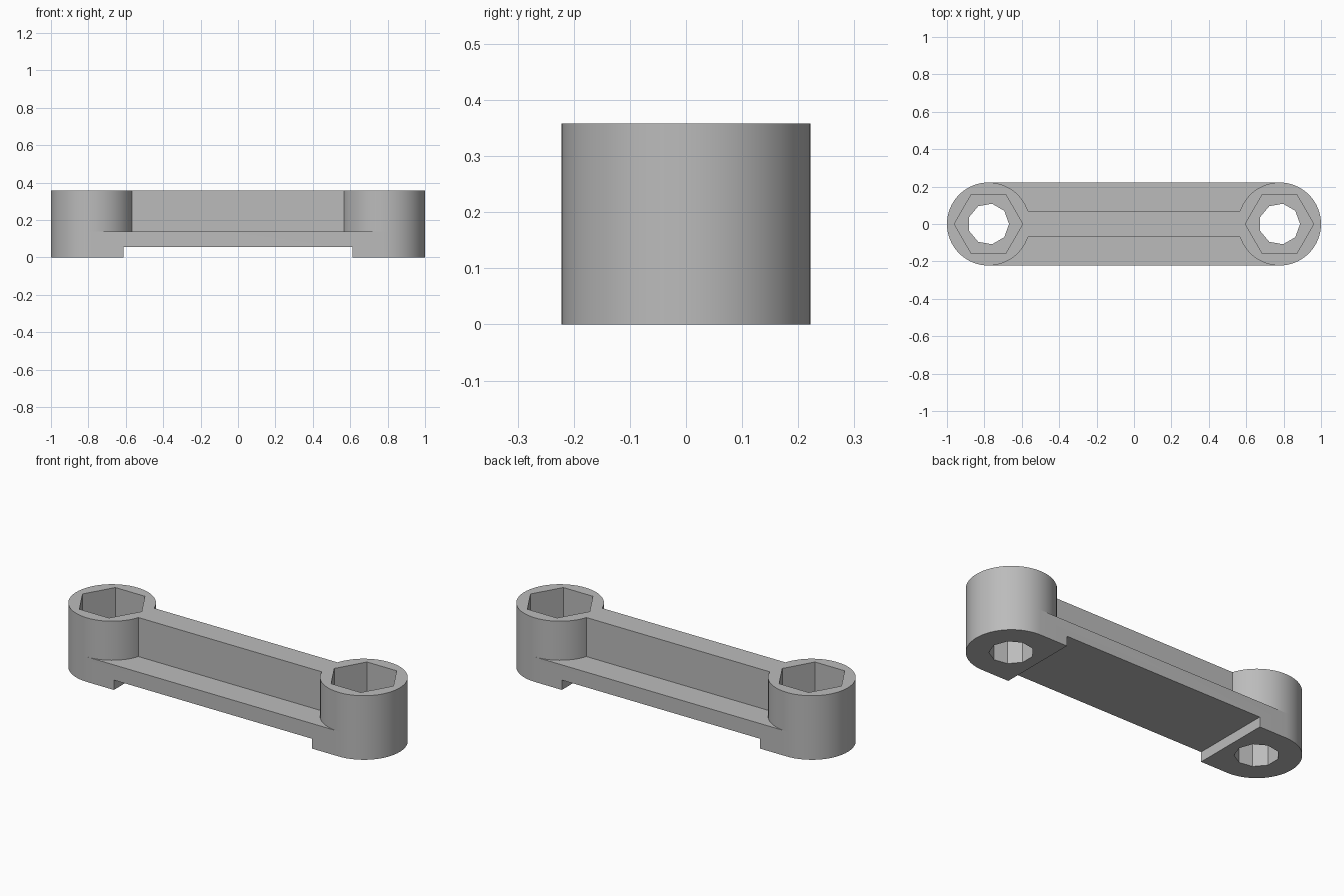
import bpy, bmesh
from math import sin, cos, pi, radians

if "Cube" in bpy.data.objects:
    bpy.data.objects.remove(bpy.data.objects["Cube"])

END_X, RADIUS = 0.778, 0.222
LEDGE, TOP = 0.14, 0.358

steel = bpy.data.materials.new("grey_metal")
steel.use_nodes = True
GREY = (0.5, 0.5, 0.5, 1)
steel.diffuse_color = GREY
steel.node_tree.nodes["Principled BSDF"].inputs["Base Color"].default_value = GREY


def arc(cx, r, n, start=0.0, sweep=2 * pi, closed=True):
    """Points on a circle or part of one, centred on the x axis."""
    steps = n if closed else n - 1
    return [(cx + r * cos(start + sweep * i / steps),
             r * sin(start + sweep * i / steps)) for i in range(n)]


def prism(name, outline, z0, z1):
    """Extrude a flat outline between two heights."""
    bm = bmesh.new()
    face = bm.faces.new([bm.verts.new((x, y, z0)) for x, y in outline])
    grown = bmesh.ops.extrude_face_region(bm, geom=[face], use_keep_orig=True)
    for v in grown["geom"]:
        if isinstance(v, bmesh.types.BMVert):
            v.co.z = z1
    bmesh.ops.recalc_face_normals(bm, faces=bm.faces)
    mesh = bpy.data.meshes.new(name)
    bm.to_mesh(mesh)
    bm.free()
    mesh.materials.append(steel)
    obj = bpy.data.objects.new(name, mesh)
    bpy.context.collection.objects.link(obj)
    return obj


def box_outline(hx, hy):
    return [(-hx, -hy), (hx, -hy), (hx, hy), (-hx, hy)]


def cut(target, cutter):
    """Subtract the cutter, then delete it."""
    cutter.hide_render = True
    mod = target.modifiers.new("cut", 'BOOLEAN')
    mod.operation, mod.solver, mod.object = 'DIFFERENCE', 'EXACT', cutter
    bpy.ops.object.select_all(action='DESELECT')
    bpy.context.view_layer.objects.active = target
    target.select_set(True)
    bpy.ops.object.modifier_apply(modifier=mod.name)
    bpy.data.objects.remove(cutter)


# Round-ended base plate with a shallow relief underneath
base = prism("base_plate",
             arc(END_X, RADIUS, 33, -pi / 2, pi, False)
             + arc(-END_X, RADIUS, 33, pi / 2, pi, False), 0, LEDGE)
cut(base, prism("relief_cutter", box_outline(0.612, 0.5), -0.1, 0.055))

# Central upright web between the bosses
web = prism("centre_web", box_outline(0.58, 0.069), LEDGE, TOP)

# End bosses with hexagonal sockets, and bolt holes through the base
parts = [base]
for side, x in (("left", END_X), ("right", -END_X)):
    boss = prism(side + "_boss", arc(x, RADIUS, 64), LEDGE, TOP)
    cut(boss, prism("socket_cutter", arc(x, 0.183, 6), LEDGE - 0.1, TOP + 0.1))
    cut(base, prism("hole_cutter", arc(x, 0.11, 9), -0.1, LEDGE + 0.1))
    parts.append(boss)

# Smooth the round walls, keep the edges sharp
for obj in parts:
    bpy.ops.object.select_all(action='DESELECT')
    bpy.context.view_layer.objects.active = obj
    obj.select_set(True)
    bpy.ops.object.shade_smooth_by_angle(angle=radians(30))
